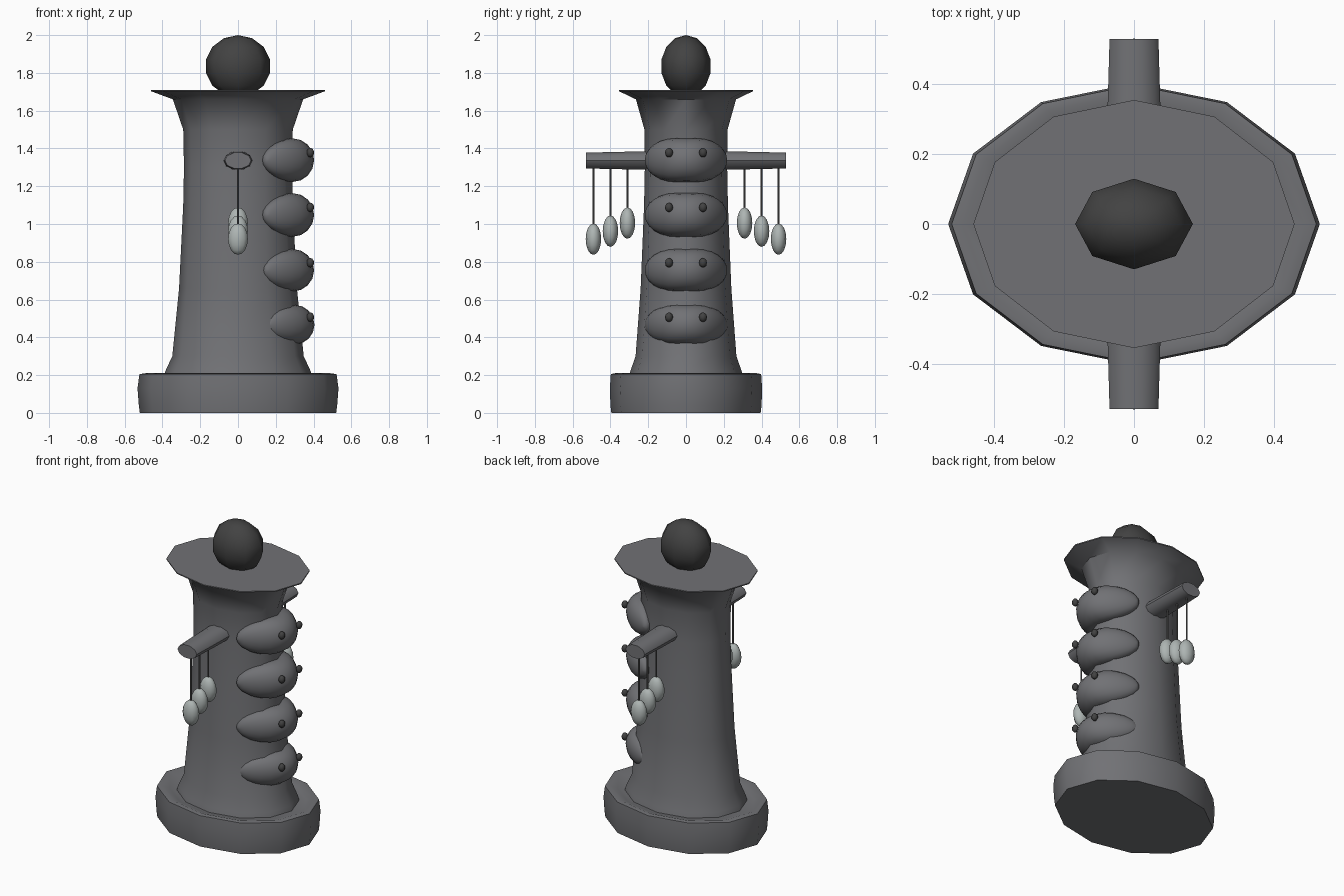
import bpy, bmesh, math
from mathutils import Vector

if "Cube" in bpy.data.objects:
    bpy.data.objects.remove(bpy.data.objects["Cube"])


def material(name, rgb):
    m = bpy.data.materials.new(name)
    m.diffuse_color = (*rgb, 1)
    m.use_nodes = True
    m.node_tree.nodes["Principled BSDF"].inputs["Base Color"].default_value = m.diffuse_color
    return m


STONE = material("stone grey", (0.165, 0.167, 0.178))
DARK = material("charcoal", (0.055, 0.055, 0.055))
PALE = material("pale grey", (0.42, 0.46, 0.45))
CORD = material("cord grey", (0.12, 0.12, 0.12))


def finish(bm, name, mat, angle=40):
    bmesh.ops.recalc_face_normals(bm, faces=bm.faces)
    me = bpy.data.meshes.new(name)
    bm.to_mesh(me)
    bm.free()
    ob = bpy.data.objects.new(name, me)
    bpy.context.collection.objects.link(ob)
    me.materials.append(mat)
    bpy.ops.object.select_all(action='DESELECT')
    ob.select_set(True)
    bpy.context.view_layer.objects.active = ob
    bpy.ops.object.shade_smooth_by_angle(angle=math.radians(angle))
    return ob


def loft(name, rings, n, mat, place, angle=40):
    """Skin elliptical rings (half width, half depth, position) and cap the ends."""
    bm = bmesh.new()
    loops = []
    for a, b, h in rings:
        loops.append([bm.verts.new(place(a * math.cos(math.tau * i / n),
                                         b * math.sin(math.tau * i / n), h))
                      for i in range(n)])
    for lo, hi in zip(loops, loops[1:]):
        for i in range(n):
            j = (i + 1) % n
            bm.faces.new((lo[i], lo[j], hi[j], hi[i]))
    bm.faces.new(loops[0][::-1])
    bm.faces.new(loops[-1])
    return finish(bm, name, mat, angle)


def ellipsoid(name, centre, radii, mat, seg=12, rings=8):
    bm = bmesh.new()
    bmesh.ops.create_uvsphere(bm, u_segments=seg, v_segments=rings, radius=1)
    for v in bm.verts:
        v.co = Vector(c + r * p for c, r, p in zip(centre, radii, v.co))
    return finish(bm, name, mat, 60)


def upright(x, y, h):
    return (x, y, h)


# Oval plinth with a rounded rim that dips towards the column
loft("plinth", [(0.52, 0.395, 0), (0.525, 0.40, 0.04), (0.532, 0.403, 0.13),
                (0.522, 0.398, 0.205), (0.49, 0.375, 0.21), (0.44, 0.335, 0.195),
                (0.36, 0.27, 0.185)], 12, STONE, upright)

# Tapered column with flared foot and wide flat cap
loft("column", [(0.395, 0.305, 0.18), (0.385, 0.295, 0.22), (0.348, 0.267, 0.30),
                (0.312, 0.24, 0.66), (0.29, 0.222, 1.10), (0.286, 0.218, 1.30),
                (0.29, 0.22, 1.50), (0.345, 0.265, 1.66), (0.46, 0.355, 1.703),
                (0.46, 0.355, 1.71)], 12, STONE, upright, 50)

# Ball finial
ellipsoid("ball_finial", (0, 0, 1.835), (0.173, 0.133, 0.165), DARK, 8, 7)

# Side arms with hanging pendants
for side, label in ((-1, "front"), (1, "back")):
    loft(label + "_arm", [(0.08, 0.052, 0.12), (0.076, 0.049, 0.32),
                          (0.07, 0.044, 0.53)], 10, STONE,
         lambda x, z, h: (x, side * h, 1.336 + z))
    for k, (y, z) in enumerate(((0.31, 1.005), (0.40, 0.962), (0.49, 0.92))):
        loft(f"{label}_cord_{k}", [(0.006, 0.006, z), (0.006, 0.006, 1.31)], 6,
             CORD, lambda cx, cy, h: (cx, side * y + cy, h))
        ellipsoid(f"{label}_pendant_{k}", (0, side * y, z), (0.055, 0.041, 0.083),
                  PALE, 10, 8)


# Plump crescents wrapping the right face of the column, each with two eyes
def crescent(name, cz, hz, cx, rx):
    steps = 14
    rings = []
    for i in range(steps + 1):
        t = -math.cos(math.pi * i / steps) * 0.9995
        s = (1 - abs(t) ** 2.6) ** 0.5
        waist = 1 - 0.04 * math.exp(-(t / 0.3) ** 2)
        rings.append((rx * s, hz * s * waist, t))
    return loft(name, rings, 16, STONE,
                lambda x, z, t: (cx + x - 0.13 * t * t, 0.218 * t, cz + z), 60)


for k, (cz, hz) in enumerate(((1.338, 0.12), (1.048, 0.12), (0.755, 0.117), (0.467, 0.109))):
    crescent(f"crescent_{k}", cz, hz, 0.29 if k < 3 else 0.30, 0.113 if k < 3 else 0.105)
    for side in (-1, 1):
        ellipsoid(f"crescent_{k}_eye_{side}", (0.383, side * 0.09, cz + 0.04),
                  (0.02, 0.021, 0.025), DARK, 8, 6)
